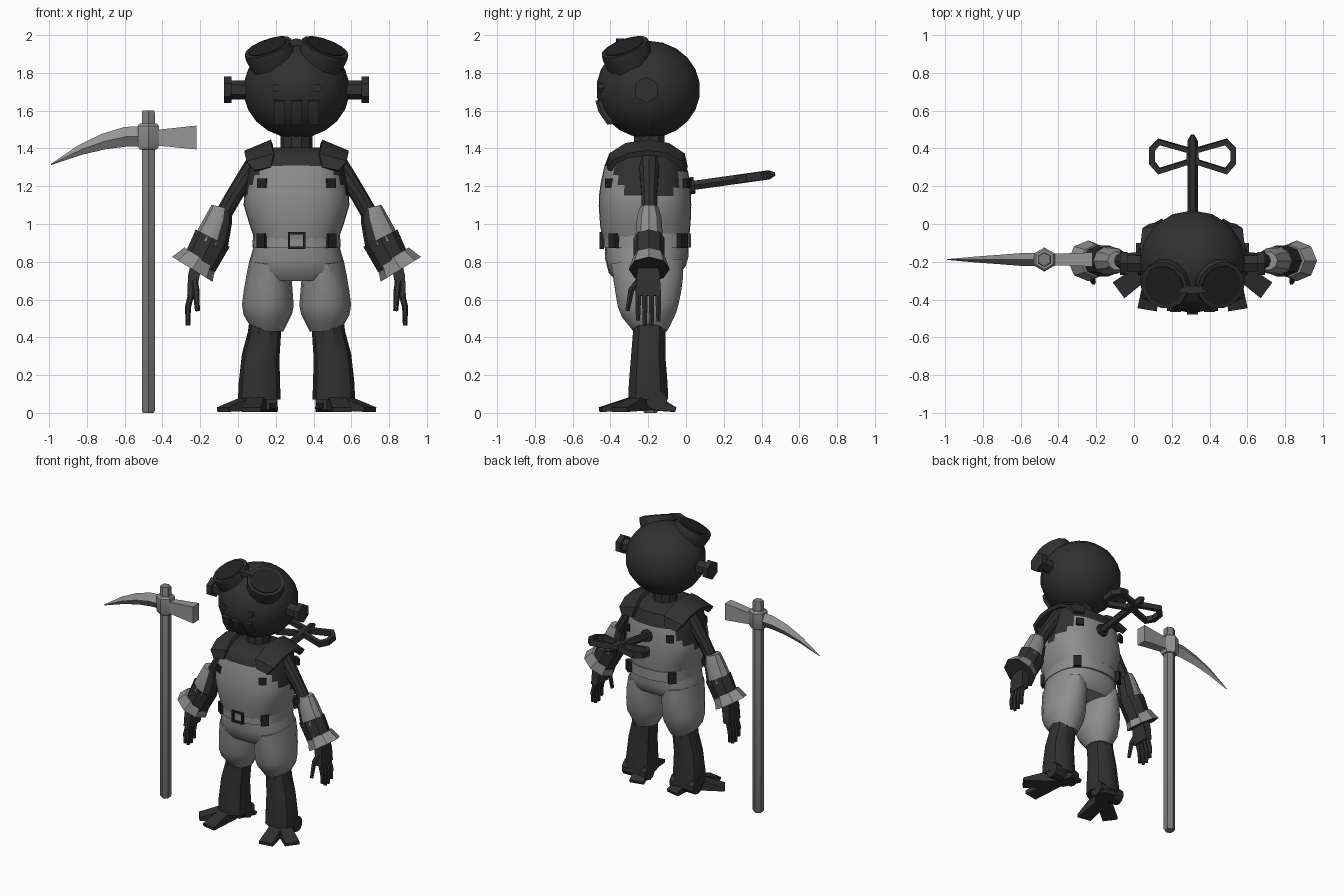
import bpy, bmesh, math
from mathutils import Vector as V, Matrix

if "Cube" in bpy.data.objects:
    bpy.data.objects.remove(bpy.data.objects["Cube"])

BODY = (0.31, -0.2, 0)      # body axis; body parts are built around it
PICK = (-0.475, -0.188, 0)  # tool axis


def material(name, v):
    m = bpy.data.materials.new(name)
    m.diffuse_color = (v, v, v, 1)
    m.use_nodes = True
    m.node_tree.nodes["Principled BSDF"].inputs["Base Color"].default_value = m.diffuse_color
    return m


DARK = material("dark_leather", 0.03)
GREY = material("grey_cloth", 0.27)
STEEL = material("grey_steel", 0.30)
WOOD = material("grey_handle", 0.21)
BLACK = material("black_metal", 0.016)


def finish(name, bm, mats, loc, mirror, rule=None, angle=35):
    bmesh.ops.recalc_face_normals(bm, faces=bm.faces)
    bm.normal_update()
    for f in bm.faces:
        f.smooth = True
        if rule:
            f.material_index = rule(f.calc_center_median(), f.normal)
    me = bpy.data.meshes.new(name)
    bm.to_mesh(me)
    bm.free()
    for m in mats:
        me.materials.append(m)
    me.set_sharp_from_angle(angle=math.radians(angle))
    ob = bpy.data.objects.new(name, me)
    ob.location = loc
    bpy.context.collection.objects.link(ob)
    if mirror:
        md = ob.modifiers.new("Mirror", 'MIRROR')
        md.use_axis = ('x' in mirror, 'y' in mirror, False)
        md.use_mirror_merge = False


def tube(name, path, radii, mats, n=8, hint=(0, 1, 0), box=False, p=2, phase=0,
         loop=False, mirror='', loc=BODY, rule=None, angle=35):
    """Sweep a ring along a path; radii are r or (across, along hint)."""
    path, bm, rings = [V(q) for q in path], bmesh.new(), []
    if not isinstance(radii, list):
        radii = [radii] * len(path)
    if box:
        n, phase = 4, math.pi / 4
    last = len(path) - 1
    for i, c in enumerate(path):
        a = path[i - 1] if (i or loop) else c
        b = path[(i + 1) % len(path)] if (i < last or loop) else c
        t = ((b - c).normalized() + (c - a).normalized()).normalized()
        v = V(hint)
        v = (v - t * v.dot(t)).normalized()
        u = v.cross(t)
        r = radii[i] if isinstance(radii[i], tuple) else (radii[i], radii[i])
        k = math.sqrt(2) if box else 1
        ring = []
        for j in range(n):
            w = 2 * math.pi * j / n + phase
            cu, cv = math.cos(w), math.sin(w)
            cu = math.copysign(abs(cu) ** (2 / p), cu) * r[0] * k
            cv = math.copysign(abs(cv) ** (2 / p), cv) * r[1] * k
            ring.append(bm.verts.new(c + u * cu + v * cv))
        rings.append(ring)
    pairs = list(zip(rings, rings[1:])) + ([(rings[-1], rings[0])] if loop else [])
    for A, B in pairs:
        for j in range(n):
            bm.faces.new((A[j], A[(j + 1) % n], B[(j + 1) % n], B[j]))
    if not loop:
        bm.faces.new(rings[0])
        bm.faces.new(rings[-1])
    finish(name, bm, mats if isinstance(mats, list) else [mats], loc, mirror, rule, angle)


def stack(name, rows, mats, n=24, p=2.5, **kw):
    """Upright loft from rows of (z, x, y, half width, half depth)."""
    tube(name, [(x, y, z) for z, x, y, _, _ in rows], [(a, b) for *_, a, b in rows],
         mats, n=n, p=p, **kw)


def plate(name, c, size, turn, mat, mirror=''):
    bm = bmesh.new()
    bmesh.ops.create_cube(bm, size=1)
    bm.transform(Matrix.Translation(c) @ Matrix.Rotation(math.radians(turn), 4, 'Z')
                 @ Matrix.Diagonal((*size, 1)))
    finish(name, bm, [mat], BODY, mirror)


# Head
bm = bmesh.new()
bmesh.ops.create_uvsphere(bm, u_segments=16, v_segments=11, radius=1)
bm.transform(Matrix.Translation((0, 0.0, 1.712)) @ Matrix.Diagonal((0.282, 0.275, 0.258, 1)))
finish("head", bm, [DARK], BODY, '')
tube("neck", [(0, 0.005, 1.34), (0, 0.005, 1.5)], 0.084, DARK, n=10)
tube("ear_post", [(-0.24, -0.01, 1.71), (-0.35, -0.01, 1.71)], 0.05, DARK, n=6, mirror='x')
tube("ear_bolt", [(-0.345, -0.01, 1.71), (-0.385, -0.01, 1.71)], 0.07, DARK, n=6, mirror='x')
tube("eye", [(-0.11, -0.23, 1.72), (-0.11, -0.262, 1.72)], 0.024, DARK, n=6, hint=(0, 0, 1),
     mirror='x')
for x in (-0.09, 0, 0.09):
    d = 0.013 if x else 0
    tube("mouth_bar", [(x, d - 0.268, 1.655), (x, d - 0.253, 1.6), (x, d - 0.205, 1.53)],
         (0.03, 0.012), DARK, box=True)

# Goggles resting on top of the head
top, axis = V((-0.152, -0.125, 1.937)), V((-0.32, -0.32, 0.89)).normalized()
tube("goggle_cup", [top - axis * 0.11, top - axis * 0.03, top], [0.122, 0.133, 0.13], DARK,
     n=14, mirror='x')
tube("goggle_lens", [top, top + axis * 0.006], 0.108, BLACK, n=14, mirror='x')
tube("goggle_bridge", [(-0.06, -0.14, 1.95), (0, -0.15, 1.965), (0.06, -0.14, 1.95)],
     (0.018, 0.02), DARK, box=True)


# Torso: grey bib, dark collar and armholes
def torso_rule(c, n):
    collar = c.z > 1.29 and abs(c.x) < 0.16 or c.z > 1.37
    armhole = abs(c.x) > 0.17 and (c.y / 0.17) ** 2 + ((c.z - 1.28) / 0.16) ** 2 < 1
    return 1 if collar or armhole else 0


stack("torso", [(0.92, 0, -0.01, 0.222, 0.228), (1.0, 0, -0.015, 0.25, 0.24),
                (1.1, 0, -0.017, 0.28, 0.245), (1.15, 0, -0.017, 0.277, 0.243),
                (1.2, 0, -0.015, 0.268, 0.238), (1.25, 0, -0.012, 0.26, 0.23),
                (1.292, 0, -0.01, 0.253, 0.222), (1.34, 0, -0.005, 0.242, 0.205),
                (1.375, 0, 0, 0.225, 0.18), (1.405, 0, 0, 0.14, 0.11)],
      [GREY, DARK], n=32, rule=torso_rule)
tube("shoulder_strap", [(-0.18, -0.205, 1.29), (-0.19, -0.19, 1.345), (-0.2, -0.11, 1.39),
                        (-0.2, 0, 1.405), (-0.2, 0.1, 1.39), (-0.19, 0.175, 1.345),
                        (-0.18, 0.195, 1.29)],
     [(0.012, 0.045)] + [(0.014, 0.075)] * 5 + [(0.012, 0.045)], DARK, hint=(0.92, 0, 0.38),
     box=True, mirror='x')
plate("strap_clip", (-0.18, -0.207, 1.215), (0.055, 0.02, 0.05), -30, BLACK, 'xy')

# Belt with buckle and clips
stack("belt", [(0.875, 0, -0.007, 0.234, 0.234), (0.95, 0, -0.007, 0.23, 0.234)], GREY)
tube("belt_buckle", [(-0.04, -0.245, 0.875), (0.04, -0.245, 0.875), (0.04, -0.245, 0.95),
                     (-0.04, -0.245, 0.95)], (0.009, 0.012), BLACK, box=True, loop=True)
plate("belt_clip", (-0.182, -0.182, 0.912), (0.055, 0.03, 0.078), -38, BLACK, 'xy')

# Trousers
stack("trouser_hips", [(0.9, 0, -0.007, 0.222, 0.222), (0.82, 0, -0.008, 0.245, 0.22),
                       (0.76, 0, -0.005, 0.255, 0.205), (0.72, 0, 0, 0.23, 0.17)], GREY)
stack("trouser_leg", [(0.8, -0.14, -0.005, 0.11, 0.195), (0.72, -0.146, 0, 0.12, 0.19),
                      (0.64, -0.15, 0, 0.13, 0.178), (0.57, -0.152, 0, 0.137, 0.165),
                      (0.52, -0.152, 0.005, 0.128, 0.148), (0.46, -0.15, 0.01, 0.095, 0.11),
                      (0.43, -0.15, 0.01, 0.08, 0.09)], GREY, n=14, p=2.1, mirror='x')

# Boots and splayed feet
stack("boot", [(0.5, -0.165, 0.005, 0.083, 0.09), (0.42, -0.17, 0.005, 0.088, 0.09),
               (0.3, -0.19, 0, 0.1, 0.095), (0.15, -0.197, 0, 0.11, 0.108),
               (0.07, -0.197, 0, 0.113, 0.11)], DARK, n=10, p=2.1, mirror='x')
tube("ankle_joint", [(-0.3, 0.045, 0.068), (-0.1, 0.045, 0.068)], 0.056, DARK, n=10, mirror='x')
for name, start, tip in (("outer_toe", (-0.2, -0.01), (-0.39, -0.15)),
                         ("front_toe", (-0.2, -0.01), (-0.24, -0.252)),
                         ("rear_toe", (-0.18, 0.0), (-0.15, 0.135))):
    tube(name, [(*start, 0.062), (*tip, 0.017)], [(0.04, 0.048), (0.052, 0.012)], DARK,
         hint=(0, 0, 1), box=True, mirror='x')

# Arms, sleeves and cuffs
tube("upper_arm", [(-0.19, 0.005, 1.35), (-0.25, 0.005, 1.27), (-0.325, 0.005, 1.16),
                   (-0.4, 0.005, 1.03)], [0.06, 0.052, 0.044, 0.044], DARK, n=10, mirror='x')
tube("sleeve", [(-0.397, 0.005, 1.09), (-0.41, 0.005, 1.03), (-0.455, 0.005, 0.9)],
     [(0.054, 0.05), (0.072, 0.068), (0.095, 0.078)], [GREY, DARK], n=10, mirror='x',
     rule=lambda c, n: 1 if n.x > 0.5 else 0)
tube("cuff_band", [(-0.444, 0.005, 0.925), (-0.515, 0.005, 0.785)],
     [(0.101, 0.082), (0.092, 0.082)], DARK, n=8, mirror='x')
tube("cuff_flare", [(-0.512, 0.005, 0.825), (-0.552, 0.005, 0.76)],
     [(0.096, 0.085), (0.126, 0.108)], [GREY, DARK], n=8, mirror='x',
     rule=lambda c, n: 1 if n.z < -0.6 else 0)

# Hands
tube("palm", [(-0.53, 0, 0.79), (-0.545, 0, 0.72), (-0.555, 0, 0.62)],
     [(0.03, 0.05), (0.03, 0.062), (0.024, 0.068)], DARK, box=True, mirror='x')
for y, z in ((-0.054, 0.49), (-0.018, 0.463), (0.018, 0.463), (0.054, 0.485)):
    tube("finger", [(-0.555, y * 0.95, 0.64), (-0.575, y, 0.56), (-0.575, y, z)],
         [0.017, 0.016, 0.012], DARK, n=6, mirror='x')
tube("thumb", [(-0.54, -0.05, 0.7), (-0.532, -0.09, 0.65), (-0.525, -0.11, 0.54)],
     [0.018, 0.018, 0.013], DARK, n=6, mirror='x')


# Winding key on the back
def key_point(x, y):
    return (x, y + 0.2, 1.203 + 0.14 * (y - 0.03))


tube("key_collar", [key_point(0, -0.01), key_point(0, 0.045)], 0.045, DARK, n=8, hint=(0, 0, 1))
tube("key_shaft", [key_point(0, 0), key_point(0, 0.44), key_point(0, 0.472)],
     [0.028, 0.028, 0.01], DARK, n=6, hint=(0, 0, 1))
tube("key_wing", [key_point(*q) for q in ((-0.02, 0.39), (-0.178, 0.435), (-0.215, 0.395),
                                          (-0.215, 0.325), (-0.178, 0.28), (-0.02, 0.33))],
     (0.016, 0.021), DARK, hint=(0, -0.14, 1), box=True, loop=True, mirror='x')

# Pickaxe
HEX = dict(n=6, phase=math.pi / 6, loc=PICK)
tube("pick_handle", [(0, 0, 0), (0, 0, 0.012), (0, 0, 1.59), (0, 0, 1.6)],
     [0.033, 0.04, 0.04, 0.035], WOOD, **HEX)
tube("pick_collar", [(0, 0, 1.395), (0, 0, 1.41), (0, 0, 1.52), (0, 0, 1.533)],
     [0.052, 0.064, 0.064, 0.052], STEEL, **HEX)
tube("pick_hammer", [(0.03, 0, 1.457), (0.255, 0, 1.458)], [(0.04, 0.03), (0.063, 0.037)],
     STEEL, box=True, loc=PICK)
tube("pick_spike", [(-0.03, 0, 1.465), (-0.12, 0, 1.462), (-0.235, 0, 1.437),
                    (-0.36, 0, 1.392), (-0.515, 0, 1.315)],
     [(0.054, 0.036), (0.052, 0.034), (0.042, 0.025), (0.027, 0.016), (0.003, 0.002)],
     STEEL, n=4, loc=PICK)
